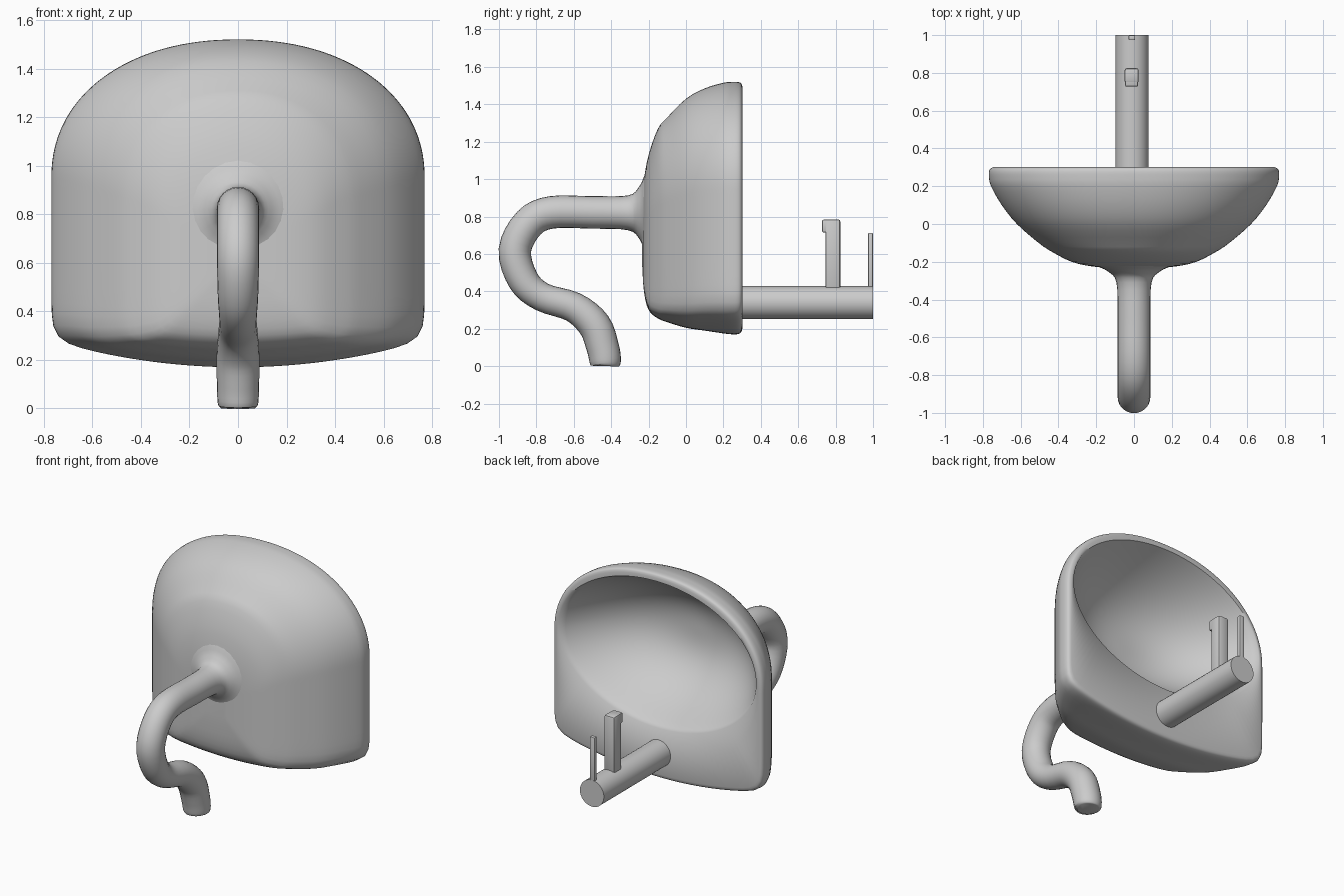
import bpy, bmesh, math
from mathutils import Vector

if "Cube" in bpy.data.objects:
    bpy.data.objects.remove(bpy.data.objects["Cube"])


def finish(name, bm, angle=50):
    bmesh.ops.recalc_face_normals(bm, faces=bm.faces[:])
    me = bpy.data.meshes.new(name)
    bm.to_mesh(me)
    bm.free()
    ob = bpy.data.objects.new(name, me)
    bpy.context.collection.objects.link(ob)
    bpy.ops.object.select_all(action='DESELECT')
    ob.select_set(True)
    bpy.context.view_layer.objects.active = ob
    bpy.ops.object.shade_smooth_by_angle(angle=math.radians(angle))
    return ob


def spline(pts, per):
    # Catmull-Rom through tuples of any length
    p = [Vector(q) for q in pts]
    p = [2 * p[0] - p[1]] + p + [2 * p[-1] - p[-2]]
    out = []
    for i in range(1, len(p) - 2):
        a, b, c, d = p[i - 1:i + 3]
        for k in range(per):
            t = k / per
            out.append(0.5 * (2 * b + (c - a) * t + (2 * a - 5 * b + 4 * c - d) * t * t
                              + (3 * b - a - 3 * c + d) * t ** 3))
    return out + [p[-2]]


def loft(name, rings, angle=50):
    bm = bmesh.new()
    vs = [[bm.verts.new(q) for q in r] for r in rings]
    n = len(vs[0])
    for a, b in zip(vs, vs[1:]):
        for i in range(n):
            j = (i + 1) % n
            bm.faces.new((a[i], a[j], b[j], b[i]))
    bm.faces.new(vs[0])
    bm.faces.new(vs[-1])
    return finish(name, bm, angle)


def box(name, x, y, z, bevel):
    bm = bmesh.new()
    bmesh.ops.create_cube(bm, size=1)
    for v in bm.verts:
        v.co = [r[0] + (c + 0.5) * (r[1] - r[0]) for c, r in zip(v.co, (x, y, z))]
    bmesh.ops.bevel(bm, geom=bm.edges[:], offset=bevel, segments=2, affect='EDGES', profile=0.5)
    return finish(name, bm, 35)


# Basin: arched outer sections along y, then the hollow bowl
N = 144
ANG = [2 * math.pi * i / N for i in range(N)]


def section(y, w, t, b):
    zc = 0.38 + 0.375 * t
    ring = []
    for a in ANG:
        c, s = math.cos(a), math.sin(a)
        n = 2.15 if s >= 0 else 18
        r = (abs(c) ** n + abs(s) ** n) ** (-1 / n)
        x = w * r * c
        if s >= 0:
            z = zc + (t - zc) * r * s
        else:
            f = -r * s
            z = zc - (zc - b) * f + 0.11 * (x / 0.77) ** 2 * f
        ring.append((x, y, z))
    return ring


stations = [(-.235, .08, .92, .55), (-.225, .22, 1.0, .40), (-.2, .33, 1.13, .30),
            (-.15, .43, 1.27, .255), (-.1, .505, 1.33, .235), (0, .62, 1.43, .205),
            (.1, .70, 1.485, .19), (.2, .757, 1.515, .175), (.25, .768, 1.52, .17),
            (.28, .767, 1.519, .172), (.295, .758, 1.512, .182), (.301, .743, 1.497, .2)]
rings = [section(*q) for q in spline(stations, 3)]
M = 28
for k in range(M):
    s = 1 - k / M
    ring = []
    for a in ANG:
        low = max(0, -math.sin(a))
        # softer rolled lip along the lower edge
        depth = 1 - s ** 2.6
        depth *= 1 - 0.6 * low * s ** 12
        ring.append((0.725 * s * math.cos(a), 0.301 - 0.43 * depth,
                     0.99 + (0.485 - 0.0 * low) * s * math.sin(a)))
    rings.append(ring)
loft("basin", rings, 60)

# Curved drain pipe: y, z, radius along its path, flared at the basin
path = spline([(-.19, .82, .26), (-.22, .82, .205), (-.25, .82, .14), (-.31, .82, .093),
               (-.5, .822, .087), (-.72, .822, .087), (-.84, .765, .087), (-.915, .62, .087),
               (-.87, .46, .083), (-.77, .37, .077), (-.6, .315, .081), (-.49, .22, .088),
               (-.445, .1, .087), (-.43, .02, .083), (-.429, 0, .068)], 4)
tube = []
for i, (y, z, r) in enumerate(path):
    a, b = path[max(i - 1, 0)], path[min(i + 1, len(path) - 1)]
    d = Vector((0, b[0] - a[0], b[1] - a[1])).normalized()
    side = Vector((1, 0, 0))
    up = side.cross(d)
    tube.append([Vector((0, y, z)) + r * (math.cos(k * math.pi / 12) * side
                 + math.sin(k * math.pi / 12) * up) for k in range(24)])
loft("drain_pipe", tube)

# Tap body with two uprights
loft("tap_body", [[(-.01 + .088 * math.cos(k * math.pi / 16), y, .34 + .088 * math.sin(k * math.pi / 16))
                   for k in range(32)] for y in (.25, 1.0)])
box("tap_spout", (-.05, .025), (.745, .825), (.38, .785), .012)
box("tap_spout_tip", (-.047, .022), (.727, .8), (.715, .783), .008)
box("tap_lever", (-.028, .006), (.974, .999), (.36, .712), .004)
